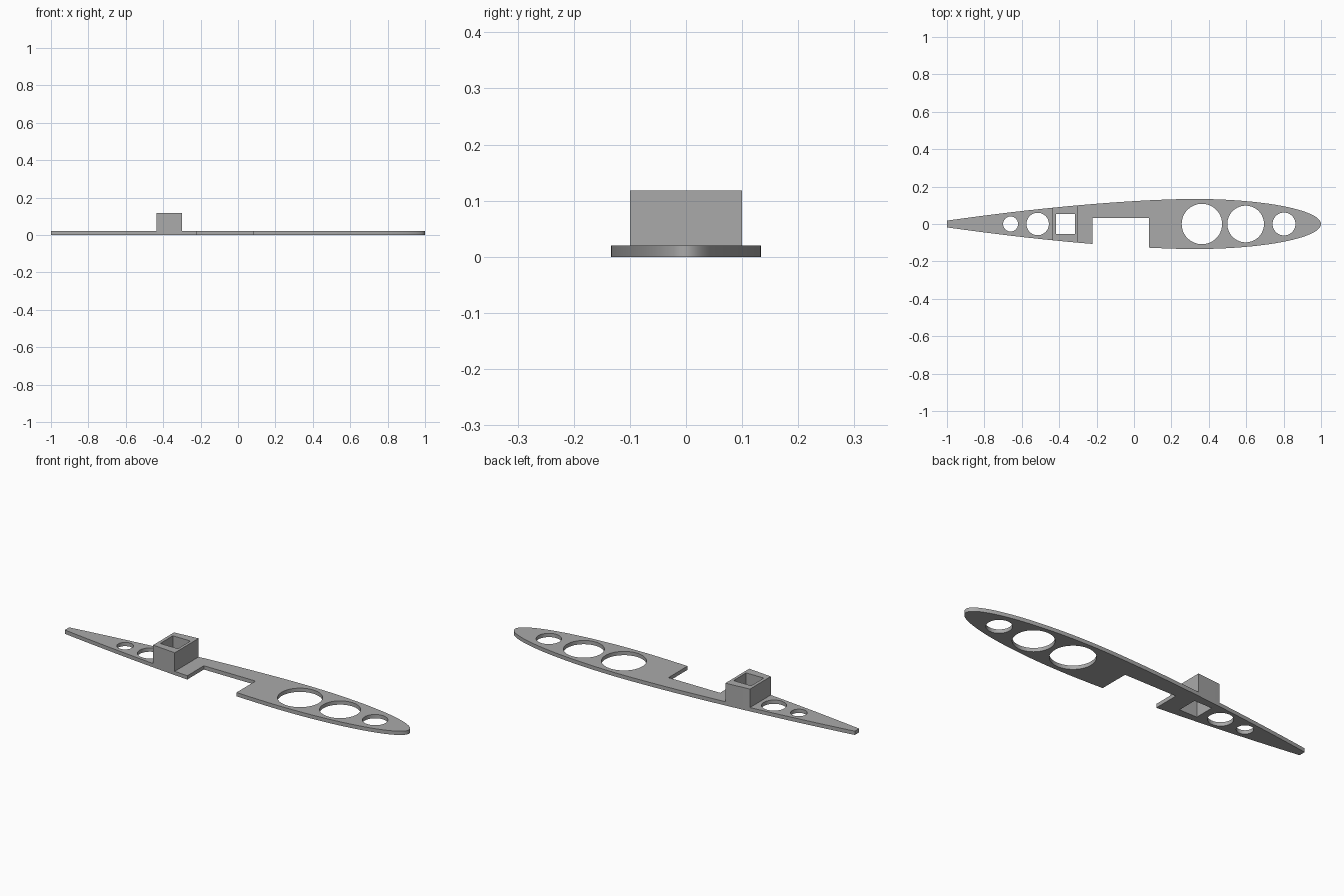
import bpy, bmesh, math

cube = bpy.data.objects.get("Cube")
if cube:
    bpy.data.objects.remove(cube, do_unlink=True)

grey = bpy.data.materials.new("plain_grey")
grey.use_nodes = True
colour = (0.4, 0.4, 0.4, 1)
grey.diffuse_color = colour
grey.node_tree.nodes["Principled BSDF"].inputs["Base Color"].default_value = colour

PLATE_TOP, BOX_TOP = 0.02, 0.118
BOX_X0, BOX_X1 = -0.435, -0.30
NOTCH_X0, NOTCH_X1, NOTCH_Y = -0.222, 0.08, 0.032
CREST, HALF = 0.32, 0.134


def half_width(x):
    """Half width of the wing section: elliptical nose, tapering tail."""
    if x > CREST:
        u = (x - CREST) / (1 - CREST)
        return HALF * math.sqrt(max(0, 1 - u * u))
    return HALF - 0.116 * ((CREST - x) / (1 + CREST)) ** 1.62


def circle(cx, r, n=64):
    return [(cx + r * math.cos(math.tau * i / n), r * math.sin(math.tau * i / n))
            for i in range(n)]


def extrude_outlines(bm, outlines, z0, z1):
    """Fill the first outline, leave the others as holes, and extrude."""
    edges = []
    for points in outlines:
        verts = [bm.verts.new((x, y, z0)) for x, y in points]
        edges += [bm.edges.new((verts[i - 1], verts[i])) for i in range(len(verts))]
    bmesh.ops.triangle_fill(bm, edges=edges, use_beauty=True, normal=(0, 0, 1))
    result = bmesh.ops.extrude_face_region(bm, geom=bm.faces[:], use_keep_orig=True)
    moved = [g for g in result["geom"] if isinstance(g, bmesh.types.BMVert)]
    bmesh.ops.translate(bm, verts=moved, vec=(0, 0, z1 - z0))
    bmesh.ops.recalc_face_normals(bm, faces=bm.faces[:])


def finish(name, bm):
    mesh = bpy.data.meshes.new(name)
    bm.to_mesh(mesh)
    bm.free()
    mesh.materials.append(grey)
    obj = bpy.data.objects.new(name, mesh)
    bpy.context.collection.objects.link(obj)
    for other in bpy.context.selected_objects:
        other.select_set(False)
    obj.select_set(True)
    bpy.context.view_layer.objects.active = obj
    bpy.ops.object.shade_smooth_by_angle(angle=math.radians(30))


# Stations along the section, closer together round the nose
tail = [-1 + (1 + CREST) * i / 30 for i in range(30)]
nose = [CREST + (1 - CREST) * math.sin(math.pi / 2 * i / 32) for i in range(32)]
stations = sorted(tail + nose + [BOX_X0, BOX_X1])

# Outline of the rib, with the notch in its lower edge
lower = [(x, -half_width(x)) for x in stations if x < NOTCH_X0]
lower += [(NOTCH_X0, -half_width(NOTCH_X0)), (NOTCH_X0, NOTCH_Y),
          (NOTCH_X1, NOTCH_Y), (NOTCH_X1, -half_width(NOTCH_X1))]
lower += [(x, -half_width(x)) for x in stations if x > NOTCH_X1]
upper = [(x, half_width(x)) for x in reversed(stations)]
rib_outline = lower + [(1, 0)] + upper

square = [(-0.418, -0.053), (-0.315, -0.053), (-0.315, 0.053), (-0.418, 0.053)]
holes = [circle(cx, r) for cx, r in
         ((-0.66, 0.04), (-0.515, 0.06), (0.363, 0.108), (0.597, 0.098), (0.802, 0.061))]

# Flat rib plate, opened where the box stands on it
bm = bmesh.new()
extrude_outlines(bm, [rib_outline, square] + holes, 0, PLATE_TOP)
for x in (BOX_X0, BOX_X1):
    bmesh.ops.bisect_plane(bm, geom=bm.verts[:] + bm.edges[:] + bm.faces[:],
                           dist=1e-5, plane_co=(x, 0, 0), plane_no=(1, 0, 0))
bm.normal_update()
covered = [f for f in bm.faces if f.normal.z > 0.9
           and BOX_X0 < f.calc_center_median().x < BOX_X1]
bmesh.ops.delete(bm, geom=covered, context="FACES")
finish("rib_plate", bm)

# Square-holed box following the edges of the rib
box_x = [x for x in stations if BOX_X0 <= x <= BOX_X1]
box_outline = [(x, -half_width(x)) for x in box_x]
box_outline += [(x, half_width(x)) for x in reversed(box_x)]
bm = bmesh.new()
extrude_outlines(bm, [box_outline, square], PLATE_TOP, BOX_TOP)
bm.normal_update()
bmesh.ops.delete(bm, geom=[f for f in bm.faces if f.normal.z < -0.9], context="FACES")
finish("servo_box", bm)
